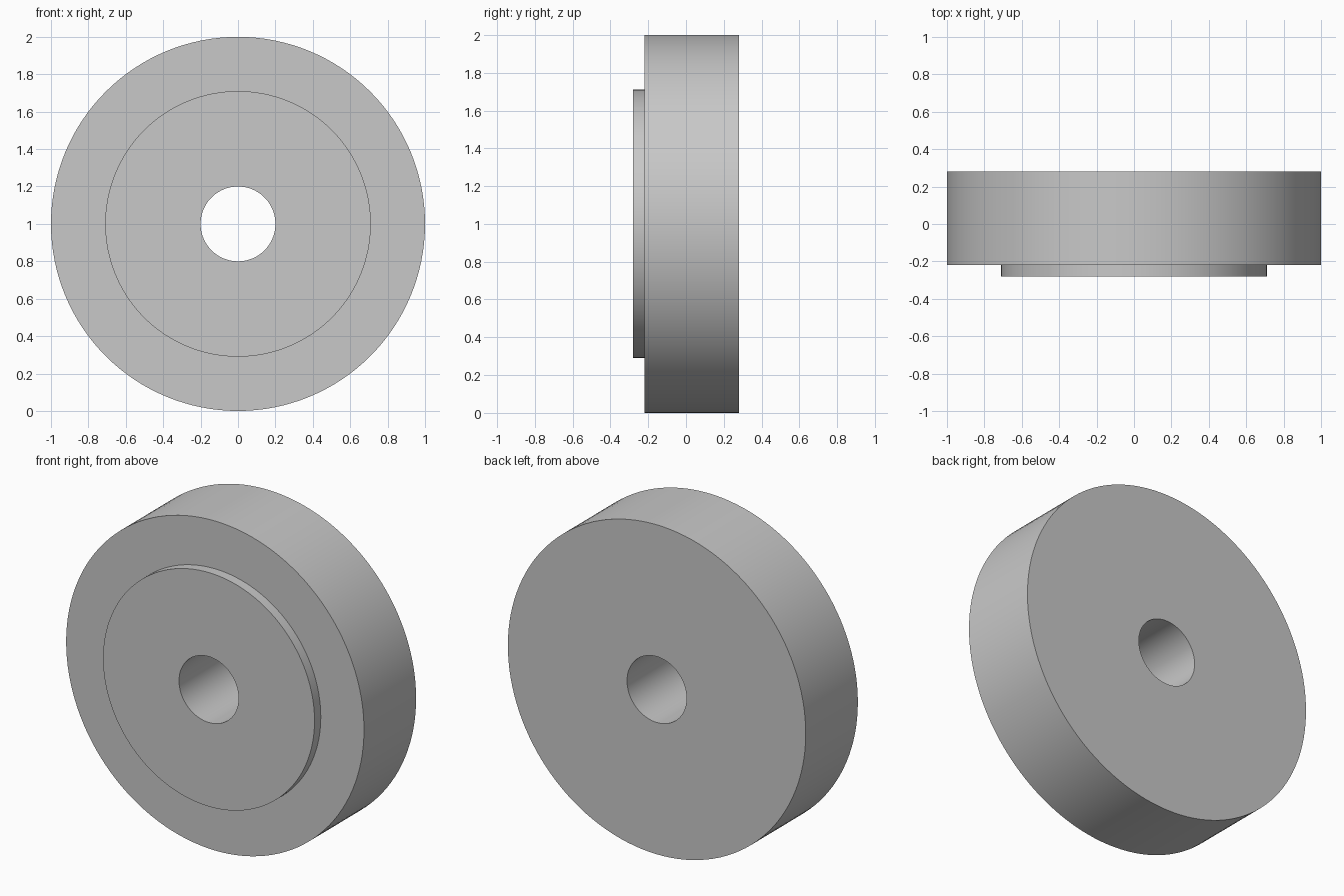
import bpy
import bmesh
from math import cos, sin, tau, radians

cube = bpy.data.objects.get("Cube")
if cube:
    bpy.data.objects.remove(cube, do_unlink=True)

SEGMENTS = 128
CENTRE_Z = 1.0

# Plain grey finish
grey = bpy.data.materials.new("plain_grey")
grey.use_nodes = True
colour = (0.58, 0.58, 0.58, 1.0)
grey.diffuse_color = colour
grey.node_tree.nodes["Principled BSDF"].inputs["Base Color"].default_value = colour


def lathe(name, profile, material):
    """Revolve a closed (radius, y) profile around the horizontal y axis."""
    bm = bmesh.new()
    rings = []
    for radius, y in profile:
        angles = [tau * i / SEGMENTS for i in range(SEGMENTS)]
        rings.append([bm.verts.new((radius * cos(a), y, CENTRE_Z + radius * sin(a)))
                      for a in angles])
    for ring, following in zip(rings, rings[1:] + rings[:1]):
        for i in range(SEGMENTS):
            j = (i + 1) % SEGMENTS
            bm.faces.new((ring[i], ring[j], following[j], following[i]))
    bmesh.ops.recalc_face_normals(bm, faces=bm.faces)
    mesh = bpy.data.meshes.new(name)
    bm.to_mesh(mesh)
    bm.free()
    mesh.materials.append(material)
    obj = bpy.data.objects.new(name, mesh)
    bpy.context.collection.objects.link(obj)
    return obj


# Wheel disc with a raised front boss and a through bore
BORE, BOSS, RIM = 0.2, 0.71, 1.0
FRONT, STEP, BACK = -0.28, -0.22, 0.28
wheel = lathe("wheel_disc", [
    (BORE, FRONT), (BOSS, FRONT), (BOSS, STEP),
    (RIM, STEP), (RIM, BACK), (BORE, BACK),
], grey)

# Smooth round walls, sharp edges
bpy.ops.object.select_all(action="DESELECT")
wheel.select_set(True)
bpy.context.view_layer.objects.active = wheel
bpy.ops.object.shade_smooth_by_angle(angle=radians(30))
